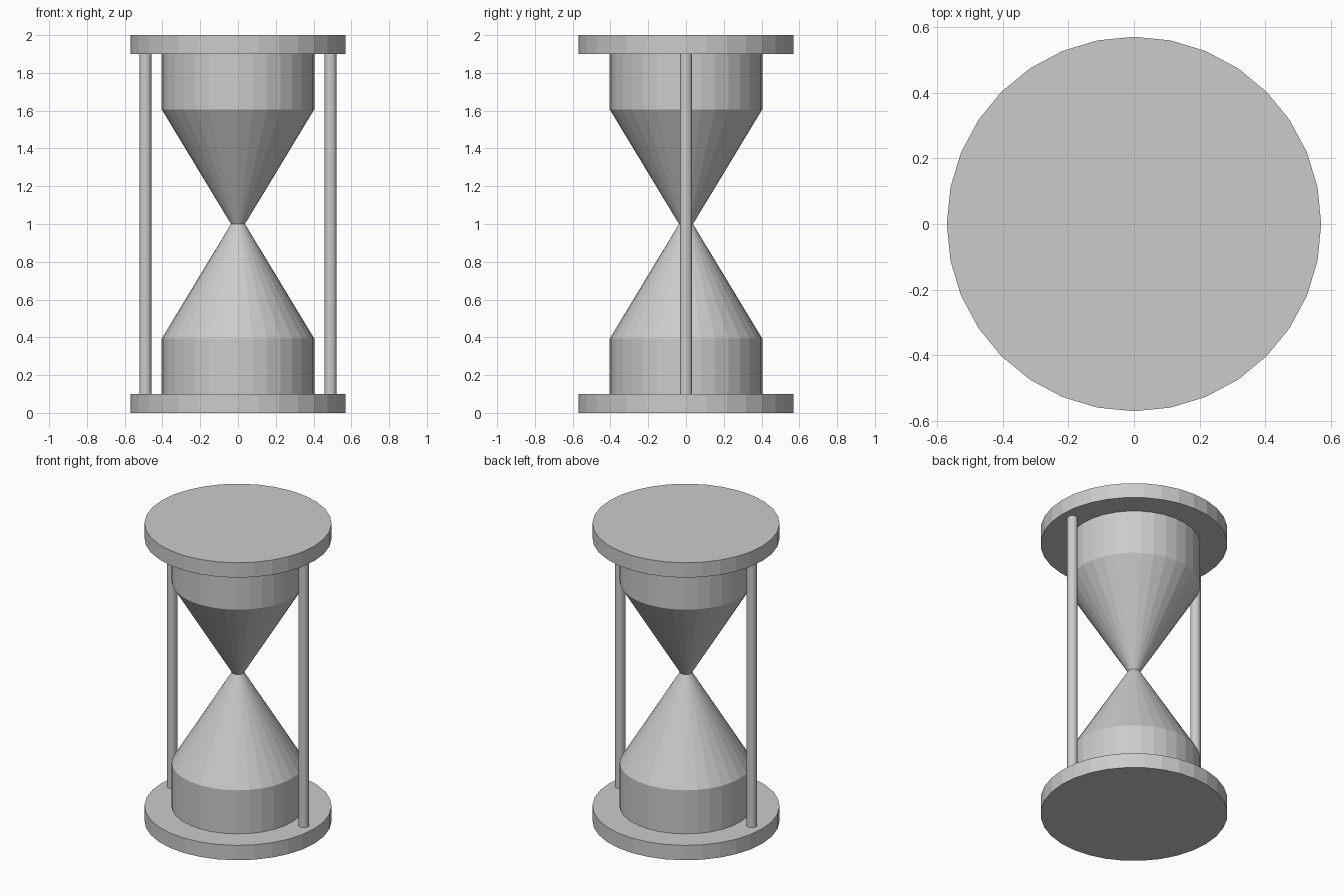
import bpy
import bmesh
from math import sin, cos, tau

if "Cube" in bpy.data.objects:
    bpy.data.objects.remove(bpy.data.objects["Cube"])

SIDES = 32


def lathe(name, profile, x=0.0):
    """Revolve (radius, z) points around a vertical axis at x, with capped ends."""
    bm = bmesh.new()
    rings = [[bm.verts.new((r * cos(tau * i / SIDES), r * sin(tau * i / SIDES), z))
              for i in range(SIDES)] for r, z in profile]
    for low, high in zip(rings, rings[1:]):
        for i in range(SIDES):
            j = (i + 1) % SIDES
            bm.faces.new((low[i], low[j], high[j], high[i]))
    bm.faces.new(rings[0][::-1])
    bm.faces.new(rings[-1])
    mesh = bpy.data.meshes.new(name)
    bm.to_mesh(mesh)
    bm.free()
    obj = bpy.data.objects.new(name, mesh)
    obj.location.x = x
    bpy.context.collection.objects.link(obj)
    return obj


# End plates
lathe("bottom_plate", [(0.57, 0.0), (0.57, 0.1)])
lathe("top_plate", [(0.57, 1.9), (0.57, 2.0)])

# Glass: two bulbs meeting at a narrow neck
lathe("glass_bulbs", [(0.404, 0.1), (0.404, 0.393), (0.037, 1.0),
                      (0.404, 1.607), (0.404, 1.9)])

# Side posts
for side, x in (("left", -0.49), ("right", 0.49)):
    lathe(side + "_post", [(0.032, 0.1), (0.032, 1.9)], x)
